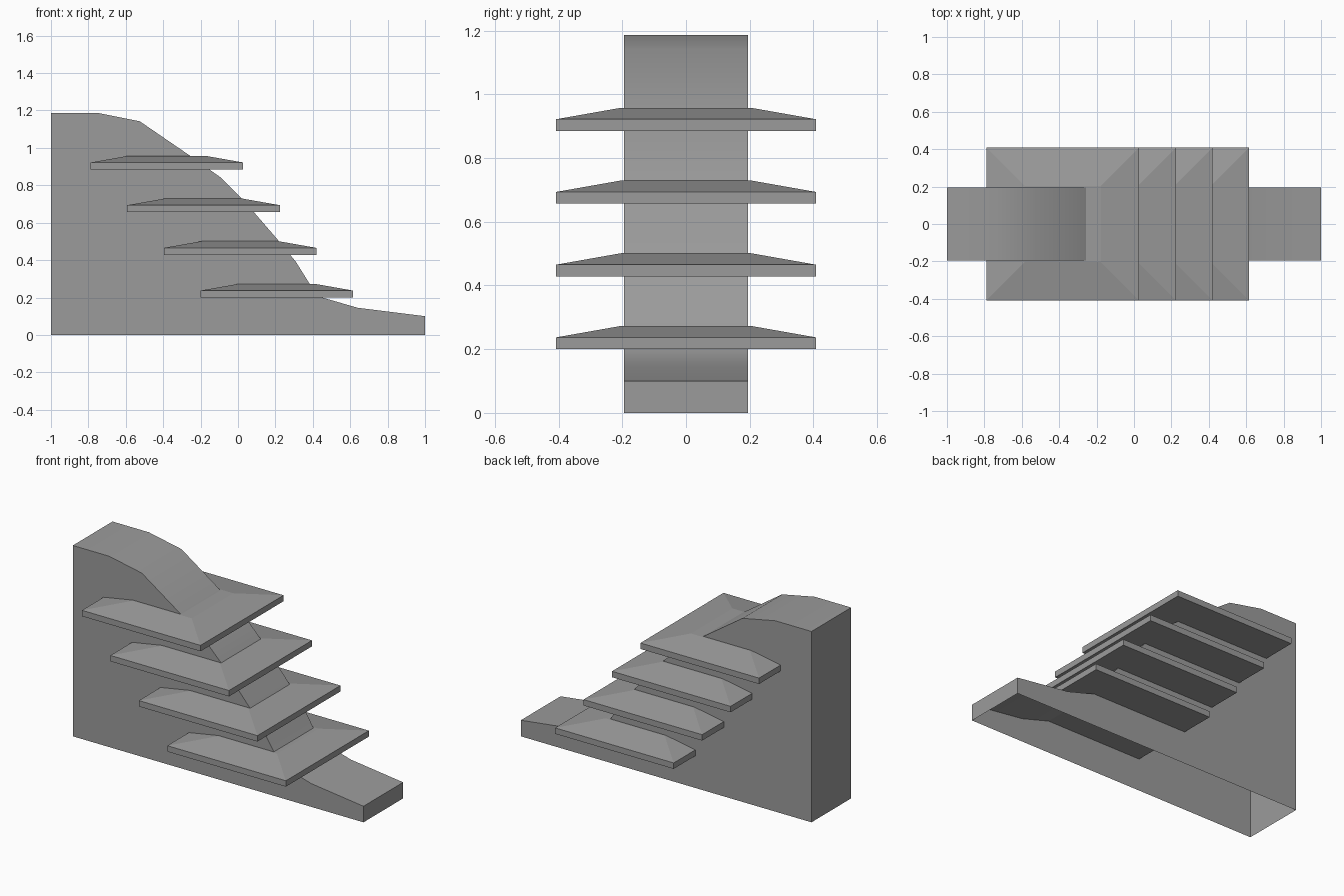
import bpy, bmesh, math

cube = bpy.data.objects.get("Cube")
if cube:
    bpy.data.objects.remove(cube, do_unlink=True)

# Single stone-grey material
grey = bpy.data.materials.new("stone grey")
grey.use_nodes = True
colour = (0.33, 0.33, 0.33, 1)
grey.diffuse_color = colour
grey.node_tree.nodes["Principled BSDF"].inputs["Base Color"].default_value = colour


def finish(bm, name):
    """Turn a bmesh into a named object in the scene."""
    bmesh.ops.recalc_face_normals(bm, faces=bm.faces)
    mesh = bpy.data.meshes.new(name)
    bm.to_mesh(mesh)
    bm.free()
    mesh.materials.append(grey)
    obj = bpy.data.objects.new(name, mesh)
    bpy.context.collection.objects.link(obj)
    return obj


# Sloping wall: side profile extruded across y, open underneath
HALF_WIDTH = 0.195
profile = [(-1, 0), (-1, 1.187), (-0.75, 1.187), (-0.525, 1.142), (-0.255, 0.957),
           (-0.09, 0.84), (0.03, 0.72), (0.22, 0.5), (0.31, 0.39), (0.385, 0.27),
           (0.45, 0.2), (0.64, 0.145), (1, 0.1), (1, 0)]
bm = bmesh.new()
front = [bm.verts.new((x, -HALF_WIDTH, z)) for x, z in profile]
back = [bm.verts.new((x, HALF_WIDTH, z)) for x, z in profile]
bm.faces.new(front)
bm.faces.new(list(reversed(back)))
for i in range(len(profile) - 1):
    bm.faces.new((front[i], back[i], back[i + 1], front[i + 1]))
wall = finish(bm, "sloping_wall")
bpy.ops.object.select_all(action='DESELECT')
wall.select_set(True)
bpy.context.view_layer.objects.active = wall
bpy.ops.object.shade_smooth_by_angle(angle=math.radians(38))


def hipped_plate(name, cx, z):
    """Square slab with a shallow hipped top of half its width."""
    bm = bmesh.new()
    rings = []
    for half, height in ((0.408, 0), (0.408, 0.037), (0.204, 0.073)):
        rings.append([bm.verts.new((cx + sx * half, sy * half, z + height))
                      for sx, sy in ((-1, -1), (1, -1), (1, 1), (-1, 1))])
    bm.faces.new(rings[0])
    bm.faces.new(rings[-1])
    for low, high in zip(rings, rings[1:]):
        for i in range(4):
            j = (i + 1) % 4
            bm.faces.new((low[i], low[j], high[j], high[i]))
    return finish(bm, name)


# Four plates stepping up the slope
for step in range(4):
    hipped_plate(f"roof_plate_{step + 1}", 0.207 - 0.1957 * step, 0.2 + 0.2283 * step)
